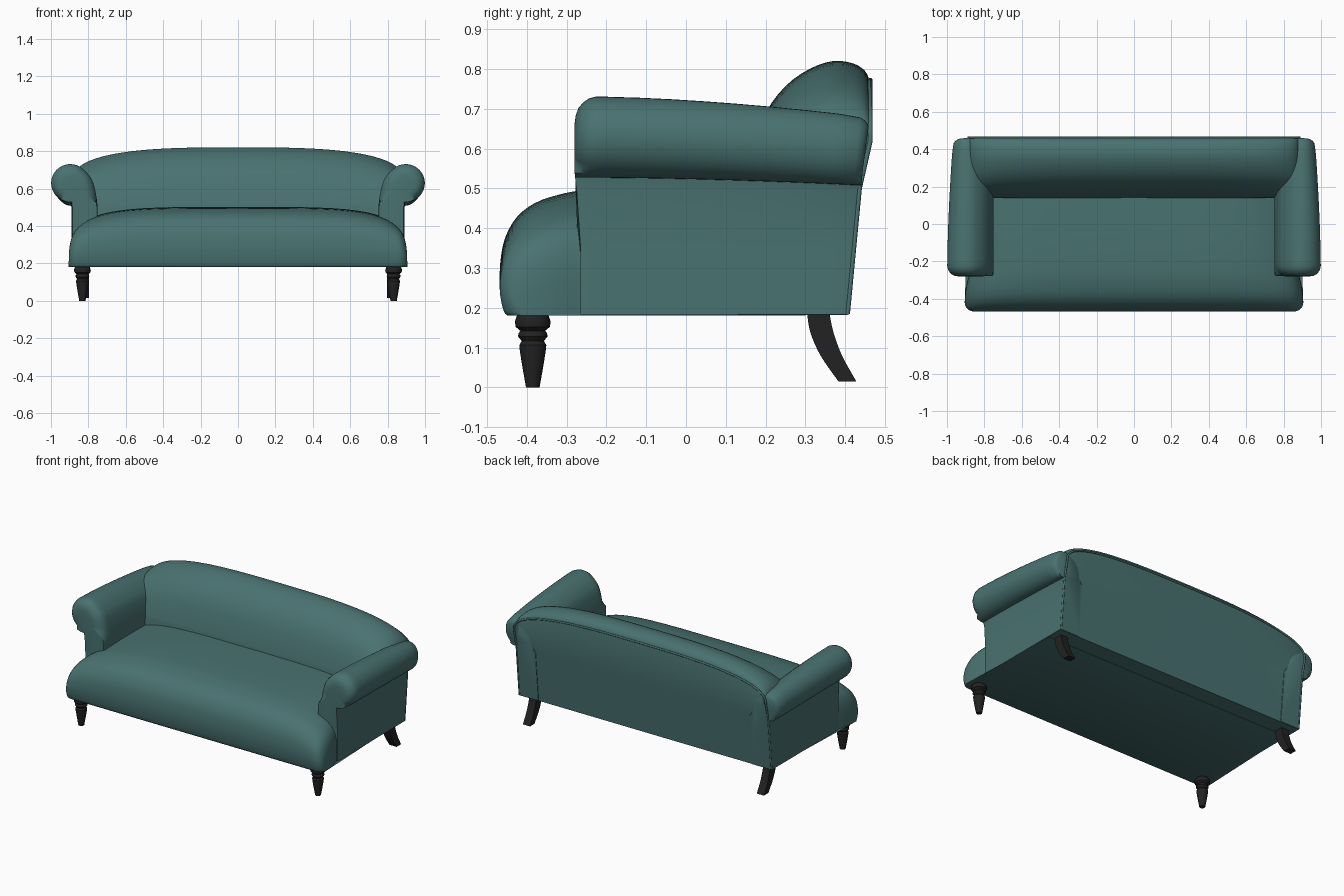
import bpy, bmesh, math

if "Cube" in bpy.data.objects:
    bpy.data.objects.remove(bpy.data.objects["Cube"])


def material(name, rgb):
    m = bpy.data.materials.new(name)
    m.diffuse_color = (*rgb, 1)
    m.use_nodes = True
    m.node_tree.nodes["Principled BSDF"].inputs["Base Color"].default_value = m.diffuse_color
    return m


TEAL = material("teal fabric", (0.066, 0.168, 0.164))
BLACK = material("black wood", (0.016, 0.016, 0.016))


def loft(name, rings, mat, angle=40, mirror=False, closed=True):
    """Skin a list of equal-length closed rings of points, capping both ends."""
    bm = bmesh.new()
    vr = [[bm.verts.new(p) for p in r] for r in rings]
    n = len(rings[0])
    for a, b in zip(vr, vr[1:]):
        for i in range(n):
            j = (i + 1) % n
            bm.faces.new((a[i], a[j], b[j], b[i]))
    if closed:
        bm.faces.new(vr[0])
        bm.faces.new(vr[-1])
    bmesh.ops.remove_doubles(bm, verts=bm.verts, dist=0.0004)
    bmesh.ops.recalc_face_normals(bm, faces=bm.faces)
    me = bpy.data.meshes.new(name)
    bm.to_mesh(me)
    bm.free()
    ob = bpy.data.objects.new(name, me)
    bpy.context.collection.objects.link(ob)
    me.materials.append(mat)
    bpy.ops.object.select_all(action='DESELECT')
    ob.select_set(True)
    bpy.context.view_layer.objects.active = ob
    bpy.ops.object.shade_smooth_by_angle(angle=math.radians(angle))
    if mirror:
        ob.modifiers.new("Mirror", 'MIRROR').use_mirror_merge = False
    return ob


def smooth_profile(pts, sub=3):
    """Catmull-Rom resample of an open list of 2D points."""
    out = []
    for i in range(len(pts) - 1):
        p0, p1 = pts[max(i - 1, 0)], pts[i]
        p2, p3 = pts[i + 1], pts[min(i + 2, len(pts) - 1)]
        for k in range(sub):
            t = k / sub
            out.append(tuple(0.5 * (2 * b + (c - a) * t + (2 * a - 5 * b + 4 * c - d) * t * t
                                    + (3 * b - a - 3 * c + d) * t ** 3)
                             for a, b, c, d in zip(p0, p1, p2, p3)))
    return out + [pts[-1]]


def stations(p, q, n=22):
    """(u, s) pairs across the width following a superellipse arch."""
    half = []
    for k in range(n + 1):
        s = math.sin(k / n * math.pi / 2)
        half.append((max(0, 1 - s ** q) ** (1 / p), s))
    return [(-u, s) for u, s in half] + [(u, s) for u, s in half[-2::-1]]


# Seat: bulging front roll and crowned top, dropping at both ends
seat_profile = smooth_profile([(-.448, .18), (-.458, .195), (-.467, .25), (-.467, .31),
                               (-.455, .375), (-.425, .428), (-.38, .463), (-.32, .484),
                               (-.25, .496), (-.1, .502), (.1, .502), (.3, .5)]) + [(.3, .18)]
rings = []
for u, s in stations(4, 5):
    t = min(1, max(0, (abs(u) * .905 - .855) / .05))
    inset = .05 * (1 - math.sqrt(1 - t * t))
    ring = []
    for y, z in seat_profile:
        yy = y + inset * max(0, min(1, (.1 - y) / .5))
        k = min(1, max(0, (yy + .42) / .16))
        ring.append((u * .905 * (1 - .03 * k * k), yy, .18 + (z - .18) * s))
    rings.append(ring)
loft("seat", rings, TEAL, 50, closed=False)

# Backrest: arched top, rounded front, flat sloping rear
W = .885
front = smooth_profile([(.14, .5), (.165, .6), (.2, .69), (.25, .757), (.31, .8), (.37, .82),
                        (.42, .814), (.45, .795), (.462, .768)])
back_profile = [(.13, .182)] + front + [(.436, .5), (.406, .182)]
rings = []
for u, s in stations(3, 2.5):
    f = (.64 + .18 * s - .5) / .32
    rings.append([(u * W, y, z if z <= .5 else .5 + (z - .5) * f) for y, z in back_profile])
loft("backrest", rings, TEAL, 40)

# Piping around the rear panel
path = [(-W, .406, .185), (-W, .436, .5)]
for u, s in stations(3, 2.5):
    f = (.14 + .18 * s) / .32
    path.append((u * W, .463, .5 + .272 * f))
path += [(W, .436, .5), (W, .406, .185)]
cu = bpy.data.curves.new("back_piping", 'CURVE')
cu.dimensions = '3D'
cu.bevel_depth = .006
cu.bevel_resolution = 2
cu.use_fill_caps = True
sp = cu.splines.new('POLY')
sp.points.add(len(path) - 1)
for p, co in zip(sp.points, path):
    p.co = (*co, 1)
cu.materials.append(TEAL)
bpy.context.collection.objects.link(bpy.data.objects.new("back_piping", cu))

# Arms: scroll section swept front to back, drooping and narrowing to the rear
scroll = [(.89, .183), (.89, .35), (.89, .5)]
for i in range(23):
    a = math.radians(-92 + 212 * i / 22)
    scroll.append((.897 + .102 * math.cos(a), .629 + .102 * math.sin(a)))
scroll += smooth_profile([(.815, .692), (.782, .65), (.761, .58), (.75, .5)]) + [(.75, .35), (.75, .183)]
Y0, Y1 = -.28, .432
keys = [(Y0, .48), (Y0 + .003, .64), (Y0 + .01, .78), (Y0 + .022, .89), (Y0 + .037, .965), (Y0 + .055, 1)]
keys += [(-.2 + .08 * i, 1) for i in range(8)]
keys += [(Y1 - .02, .97), (Y1 - .007, .9), (Y1, .8)]
rings = []
for y, f in keys:
    t = max(0, (y + .25) / .68) ** 1.7
    ring = []
    for x, z in scroll:
        w = min(1, max(0, (z - .42) / .12))          # only the roll rounds over fully
        g = 1 - (1 - f) * w
        xx = .885 + (x - .885) * g
        if z < .54:
            xx = x + (.82 - x) * (1 - f) * .12
        zz = .6 + (z - .6) * g if z > .54 else z
        if x > .9:
            xx -= (x - .9) * .32 * t
        if z > .5:
            zz -= t * (.018 + (zz - .52) * .16)
        push = .015 * (1 - w) if y < -.2 else .09 * (z - .43) * min(1, t)
        ring.append((xx, y + push, zz))
    rings.append(ring)
loft("arm", rings, TEAL, 45, mirror=True)

# Front legs: turned
leg_profile = [(.034, .19), (.04, .18), (.045, .165), (.043, .152), (.031, .142), (.036, .136),
               (.037, .128), (.03, .119), (.028, .116), (.034, .106), (.033, .095), (.026, .05), (.017, 0)]
N = 24
loft("front_leg", [[(.832 + r * math.cos(2 * math.pi * i / N), -.385 + r * math.sin(2 * math.pi * i / N), z)
                    for i in range(N)] for r, z in leg_profile], BLACK, 35, mirror=True)

# Rear legs: square sabre legs sweeping backwards
edges = smooth_profile([(.304, .36, .19), (.312, .370, .14), (.338, .392, .08), (.383, .428, .015)], 4)
loft("rear_leg", [[(.797, a, z), (.847, a, z), (.847, b, z), (.797, b, z)] for a, b, z in edges],
     BLACK, 35, mirror=True)
